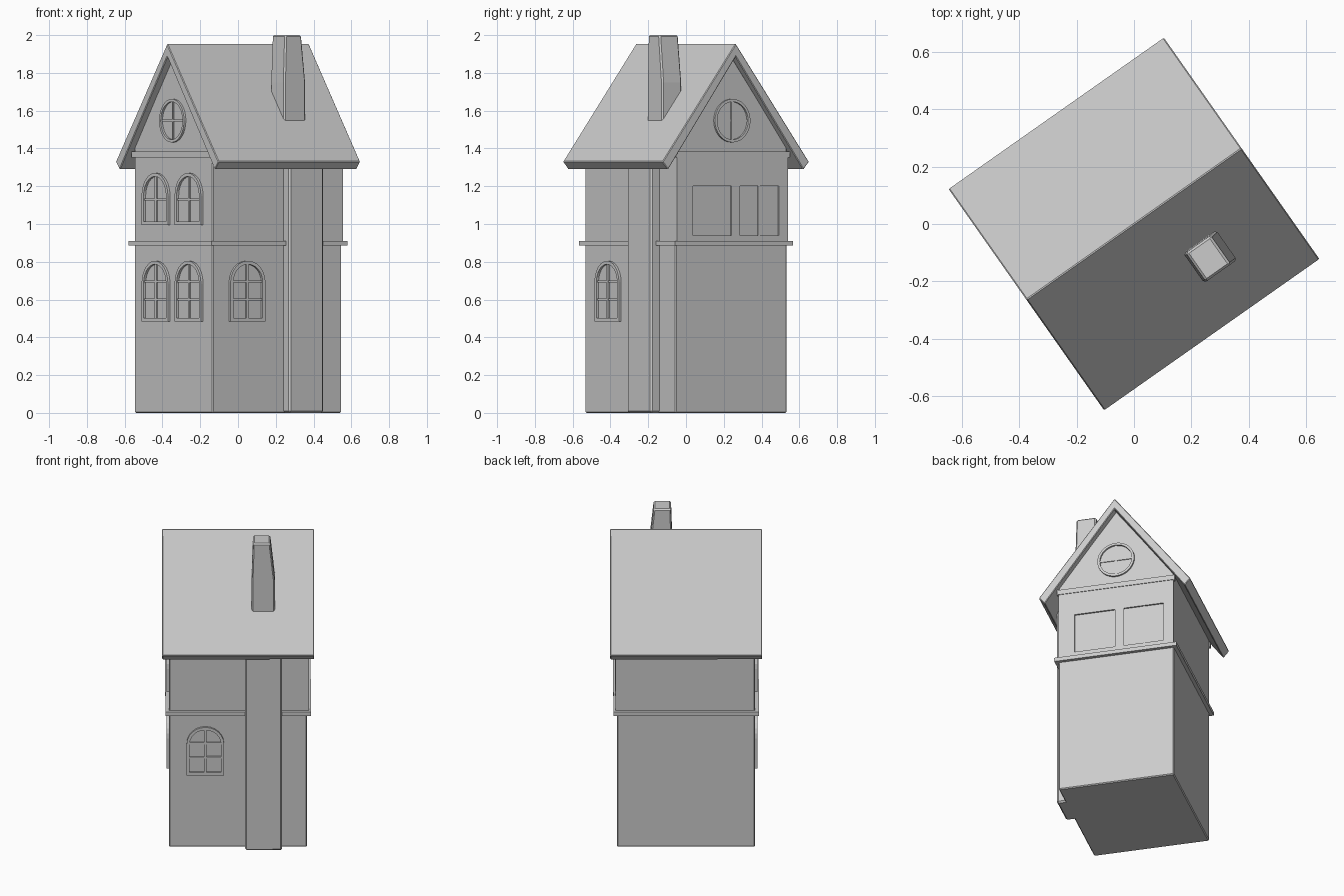
import bpy, bmesh
from math import pi, sin, cos, radians
from mathutils import Matrix

if "Cube" in bpy.data.objects:
    bpy.data.objects.remove(bpy.data.objects["Cube"])

# The house is built square (ridge on x) and then turned about z
TURN = Matrix.Rotation(radians(35.1), 4, 'Z')
HX, HY = 0.418, 0.36          # wall half sizes
RIDGE, SLOPE = 1.955, 1.32


def finish(bm, name, bevel=0):
    bmesh.ops.recalc_face_normals(bm, faces=bm.faces)
    bm.transform(TURN)
    me = bpy.data.meshes.new(name)
    bm.to_mesh(me)
    bm.free()
    ob = bpy.data.objects.new(name, me)
    bpy.context.collection.objects.link(ob)
    if bevel:
        m = ob.modifiers.new("edge", 'BEVEL')
        m.width = bevel
        m.segments = 1
    return ob


def box(name, x0, x1, y0, y1, z0, z1, bevel=0):
    bm = bmesh.new()
    bmesh.ops.create_cube(bm, size=1)
    for v in bm.verts:
        v.co = (x1 if v.co.x > 0 else x0, y1 if v.co.y > 0 else y0,
                z1 if v.co.z > 0 else z0)
    return finish(bm, name, bevel)


def prism(name, yz, x0, x1, bevel=0):
    """Extrude a y-z profile along the ridge."""
    bm = bmesh.new()
    f = bm.faces.new([bm.verts.new((x0, y, z)) for y, z in yz])
    r = bmesh.ops.extrude_face_region(bm, geom=[f])
    for v in r['geom']:
        if isinstance(v, bmesh.types.BMVert):
            v.co.x = x1
    return finish(bm, name, bevel)


def on_face(side, a, d, z):
    """Point at sideways offset a, outward distance d, height z."""
    if side == 'gable_front':
        return (-HX - d, a, z)
    if side == 'gable_back':
        return (HX + d, a, z)
    return (a, -HY - d, z)


def face_box(name, side, a0, a1, z0, z1, d0, d1):
    p, q = on_face(side, a0, d0, z0), on_face(side, a1, d1, z1)
    lo = [min(s) for s in zip(p, q)]
    hi = [max(s) for s in zip(p, q)]
    return box(name, lo[0], hi[0], lo[1], hi[1], lo[2], hi[2])


def ring(name, side, outer, inner, depth):
    bm = bmesh.new()
    loops = [[bm.verts.new(on_face(side, a, d, z)) for a, z in pts]
             for pts, d in ((outer, -0.005), (outer, depth), (inner, depth), (inner, -0.005))]
    n = len(outer)
    for k in range(4):
        p, q = loops[k], loops[(k + 1) % 4]
        for i in range(n):
            j = (i + 1) % n
            bm.faces.new((p[i], p[j], q[j], q[i]))
    return finish(bm, name)


def arch(c, w, z0, z1):
    r = w / 2
    pts = [(c - r, z0), (c + r, z0)]
    return pts + [(c + r * cos(pi * i / 12), z1 - r + r * sin(pi * i / 12)) for i in range(13)]


def arched_window(name, side, c, w, z0, z1, rails):
    t = 0.018
    ring(name + "_frame", side, arch(c, w, z0, z1),
         arch(c, w - 2 * t, z0 + t, z1 - t), 0.014)
    face_box(name + "_mullion", side, c - 0.007, c + 0.007, z0 + 0.01, z1 - 0.01, -0.005, 0.009)
    for i, z in enumerate(rails):
        face_box(f"{name}_rail_{i}", side, c - w / 2 + 0.01, c + w / 2 - 0.01,
                 z - 0.006, z + 0.006, -0.005, 0.008)


# Walls with pointed gables
prism("walls", [(-HY, 0), (HY, 0), (HY, 1.41), (0, 1.89), (-HY, 1.41)], -HX, HX, 0.006)

# Pitched roof with square-cut eaves
ey, ez = 0.474, RIDGE - 0.474 * SLOPE
prism("roof", [(0, RIDGE), (ey, ez), (ey - 0.036, ez - 0.042), (0, RIDGE - 0.082 + 0.012),
               (-ey + 0.036, ez - 0.042), (-ey, ez)], -0.459, 0.459, 0.004)

# Storey band all around
box("storey_band", -HX - 0.022, HX + 0.022, -HY - 0.022, HY + 0.022, 0.885, 0.91)

# Band across each gable
for side in ('gable_front', 'gable_back'):
    face_box(side + "_band", side, -0.368, 0.368, 1.352, 1.384, -0.01, 0.014)

# Chimney breast on the wall and tapered stack above the roof
box("chimney_breast", 0.042, 0.266, -0.413, -HY + 0.02, 0, 1.345, 0.01)
bm = bmesh.new()
rings = [[bm.verts.new(p) for p in ((x0, -0.309, z), (x1, -0.309, z), (x1, y1, z), (x0, y1, z))]
         for x0, x1, y1, z in ((0.082, 0.222, -0.182, 1.45), (0.082, 0.222, -0.182, 1.75),
                               (0.09, 0.195, -0.186, 2.0))]
for p, q in zip(rings, rings[1:]):
    for i in range(4):
        bm.faces.new((p[i], p[(i + 1) % 4], q[(i + 1) % 4], q[i]))
bm.faces.new(rings[0])
bm.faces.new(rings[-1])
finish(bm, "chimney_stack", 0.008)

# Arched windows: two pairs on the front gable, one beside the chimney
for s, tag in ((-1, "right"), (1, "left")):
    arched_window(f"lower_{tag}_window", 'gable_front', s * 0.152, 0.243, 0.485, 0.805, (0.6, 0.695))
    arched_window(f"upper_{tag}_window", 'gable_front', s * 0.152, 0.243, 0.995, 1.27, (1.13,))
arched_window("side_window", 'side', -0.198, 0.226, 0.485, 0.805, (0.6, 0.695))

# Round attic windows with cross bars
for side in ('gable_front', 'gable_back'):
    circle = [[(r * cos(pi * i / 16), 1.547 + r * sin(pi * i / 16)) for i in range(32)]
              for r in (0.115, 0.1)]
    ring(side + "_round_window", side, circle[0], circle[1], 0.012)
    face_box(side + "_round_mullion", side, -0.005, 0.005, 1.44, 1.654, -0.005, 0.006)
    face_box(side + "_round_rail", side, -0.107, 0.107, 1.542, 1.552, -0.005, 0.005)

# Back gable upper panel, leaving two square openings
g = 'gable_back'
face_box("back_panel_sill", g, -HY, HY, 0.9, 0.94, -0.01, 0.01)
face_box("back_panel_head", g, -HY, HY, 1.2, 1.36, -0.01, 0.01)
for i, (a0, a1) in enumerate(((-HY, -0.257), (-0.006, 0.05), (0.3, HY))):
    face_box(f"back_panel_post_{i}", g, a0, a1, 0.94, 1.2, -0.01, 0.01)
face_box("back_window_mullion", g, 0.169, 0.181, 0.94, 1.2, -0.005, 0.005)
